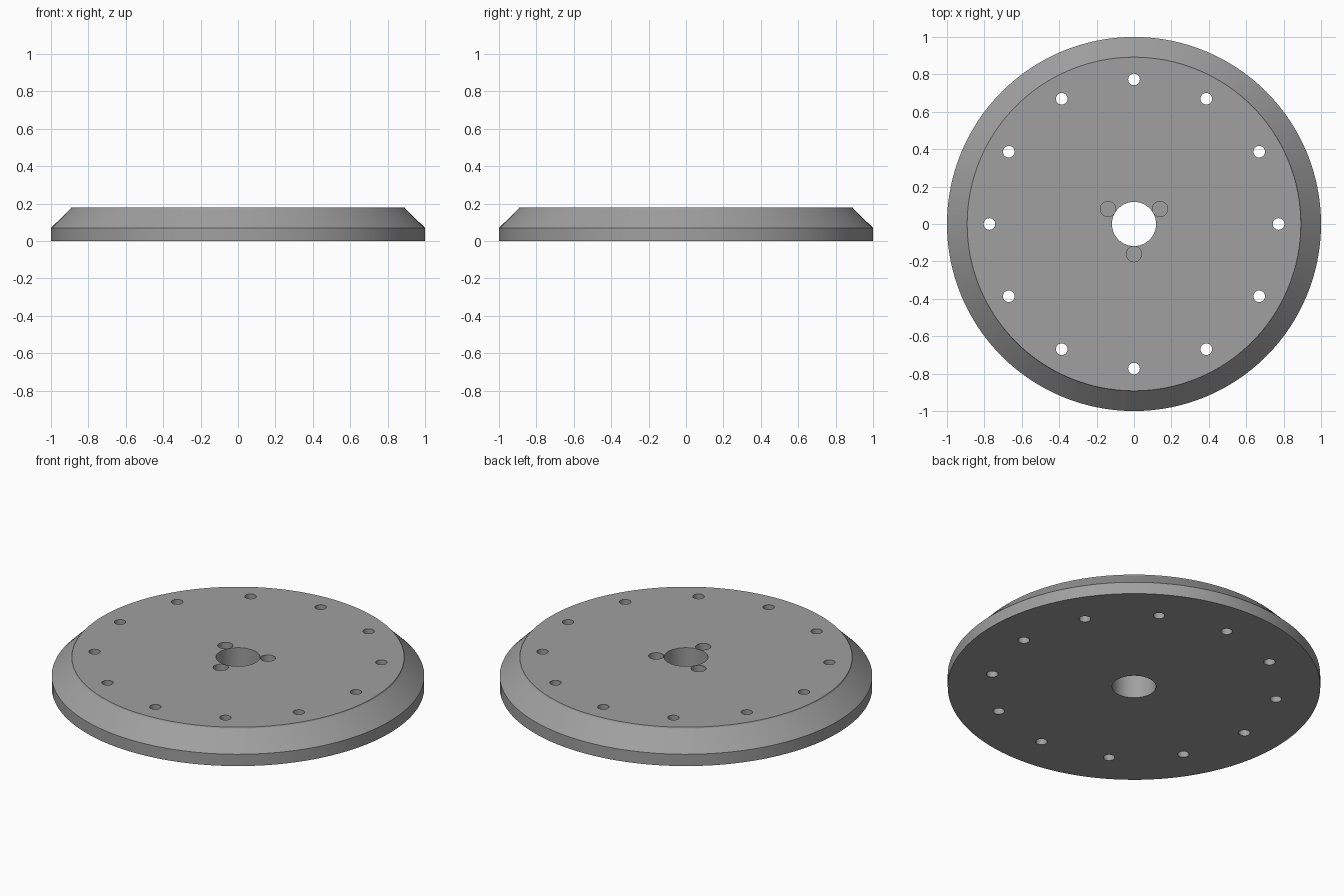
import bpy, bmesh, math

if "Cube" in bpy.data.objects:
    bpy.data.objects.remove(bpy.data.objects["Cube"])

steel = bpy.data.materials.new("grey steel")
steel.diffuse_color = (0.35, 0.35, 0.35, 1)
steel.use_nodes = True
steel.node_tree.nodes["Principled BSDF"].inputs["Base Color"].default_value = steel.diffuse_color


def revolve(name, profile, segments, x=0, y=0):
    """Closed solid from (radius, z) points, capped at both ends."""
    bm = bmesh.new()
    rings = []
    for r, z in profile:
        rings.append([bm.verts.new((x + r * math.cos(2 * math.pi * i / segments),
                                    y + r * math.sin(2 * math.pi * i / segments), z))
                      for i in range(segments)])
    for a, b in zip(rings, rings[1:]):
        for i in range(segments):
            j = (i + 1) % segments
            bm.faces.new((a[i], a[j], b[j], b[i]))
    bm.faces.new(rings[0][::-1])
    bm.faces.new(rings[-1])
    mesh = bpy.data.meshes.new(name)
    bm.to_mesh(mesh)
    bm.free()
    ob = bpy.data.objects.new(name, mesh)
    bpy.context.collection.objects.link(ob)
    mesh.materials.append(steel)
    return ob


# Bevelled disc with a fine lip under the top face
disc = revolve("flange_disc",
               [(1, 0), (1, 0.07), (0.895, 0.173), (0.892, 0.18)], 128)

# Cutters: central bore, bolt circle of through holes, blind pin holes
cutters = [revolve("bore_cutter", [(0.118, -0.1), (0.118, 0.3)], 64)]
for k in range(12):
    a = k * math.pi / 6
    cutters.append(revolve("bolt_hole_cutter", [(0.031, -0.1), (0.031, 0.3)], 32,
                           0.773 * math.cos(a), 0.773 * math.sin(a)))
for deg in (30, 150, 270):
    a = math.radians(deg)
    cutters.append(revolve("pin_hole_cutter", [(0.041, 0.08), (0.041, 0.3)], 32,
                           0.161 * math.cos(a), 0.161 * math.sin(a)))

holes = bpy.data.collections.new("hole_cutters")
bpy.context.scene.collection.children.link(holes)
for c in cutters:
    bpy.context.collection.objects.unlink(c)
    holes.objects.link(c)
    c.hide_render = True

cut = disc.modifiers.new("holes", 'BOOLEAN')
cut.operation = 'DIFFERENCE'
cut.operand_type = 'COLLECTION'
cut.collection = holes
cut.solver = 'EXACT'

# Apply the holes, then remove the cutters
bpy.context.view_layer.objects.active = disc
disc.select_set(True)
bpy.ops.object.modifier_apply(modifier="holes")
for c in cutters:
    bpy.data.objects.remove(c)
bpy.data.collections.remove(holes)
bpy.ops.object.shade_smooth_by_angle(angle=math.radians(20))
